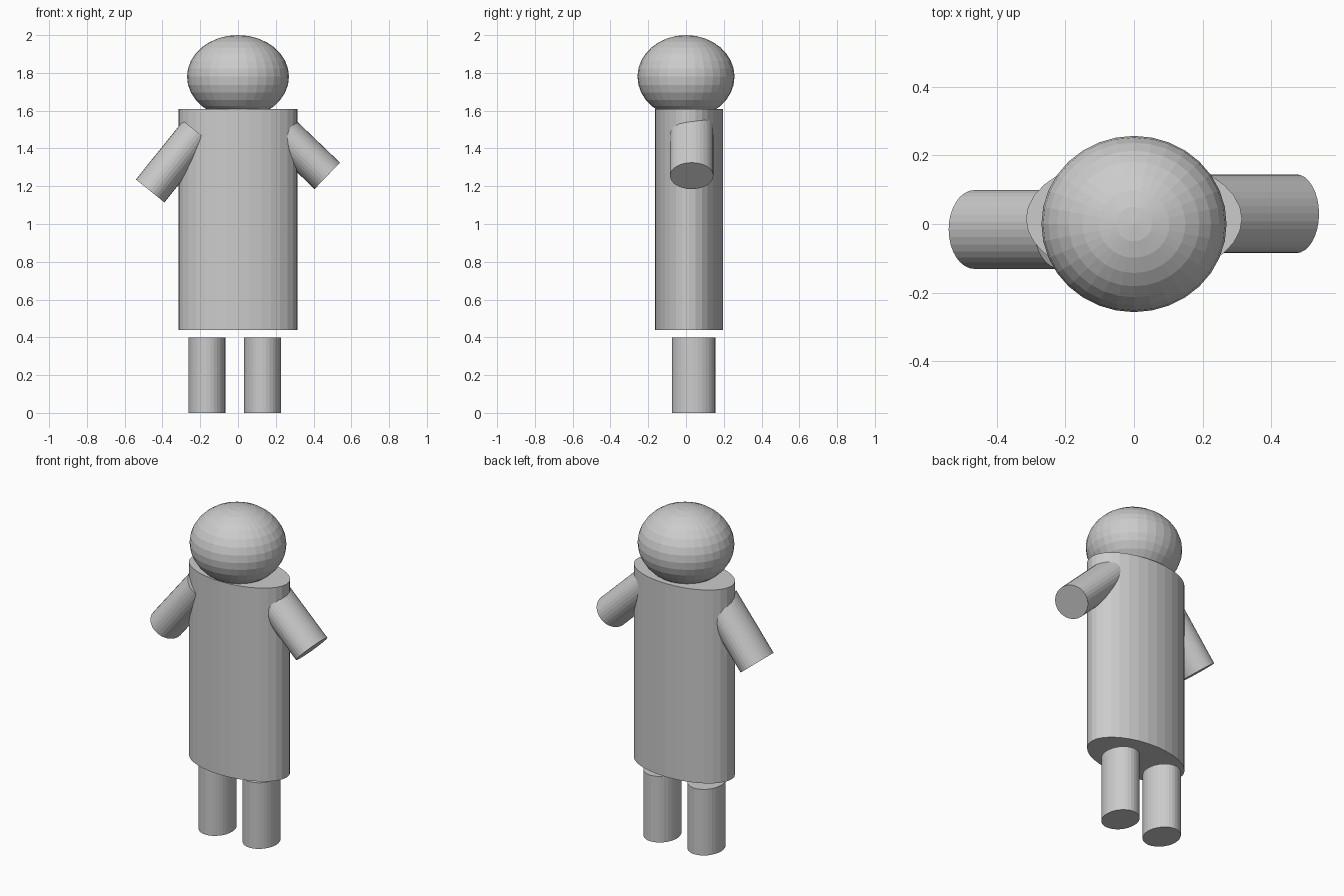
import bpy
from mathutils import Vector

cube = bpy.data.objects.get("Cube")
if cube:
    bpy.data.objects.remove(cube, do_unlink=True)

# Single plain grey
grey = bpy.data.materials.new("plain_grey")
grey.use_nodes = True
COLOUR = (0.6, 0.6, 0.6, 1)
grey.diffuse_color = COLOUR
grey.node_tree.nodes["Principled BSDF"].inputs["Base Color"].default_value = COLOUR


def finish(name, scale):
    ob = bpy.context.object
    ob.name = name
    ob.scale = scale
    ob.data.materials.append(grey)
    return ob


def tube(name, start, end, rx, ry):
    """Flat-shaded oval cylinder between two points in one xz plane."""
    a, b = Vector(start), Vector(end)
    axis = b - a
    bpy.ops.mesh.primitive_cylinder_add(vertices=32, radius=1, depth=1, location=(a + b) / 2)
    ob = finish(name, (rx, ry, axis.length))
    # Tilt about y only, so the oval stays aligned front to back
    ob.rotation_euler.y = Vector((axis.z, axis.x)).angle_signed(Vector((1, 0)))
    return ob


# Head
bpy.ops.mesh.primitive_uv_sphere_add(segments=32, ring_count=16, radius=1, location=(0, 0, 1.78))
finish("head", (0.27, 0.257, 0.22))

# Body
tube("body", (0, 0.015, 0.44), (0, 0.015, 1.61), 0.315, 0.18)

# Legs, a little apart from the body
for name, x in (("right_leg", -0.165), ("left_leg", 0.13)):
    tube(name, (x, 0.04, 0), (x, 0.04, 0.4), 0.098, 0.115)

# Arms, from hand end up to the shoulder
tube("right_arm", (-0.465, -0.016, 1.175), (-0.215, -0.016, 1.486), 0.097, 0.115)
tube("left_arm", (0.4725, 0.03, 1.255), (0.185, 0.03, 1.531), 0.097, 0.115)
